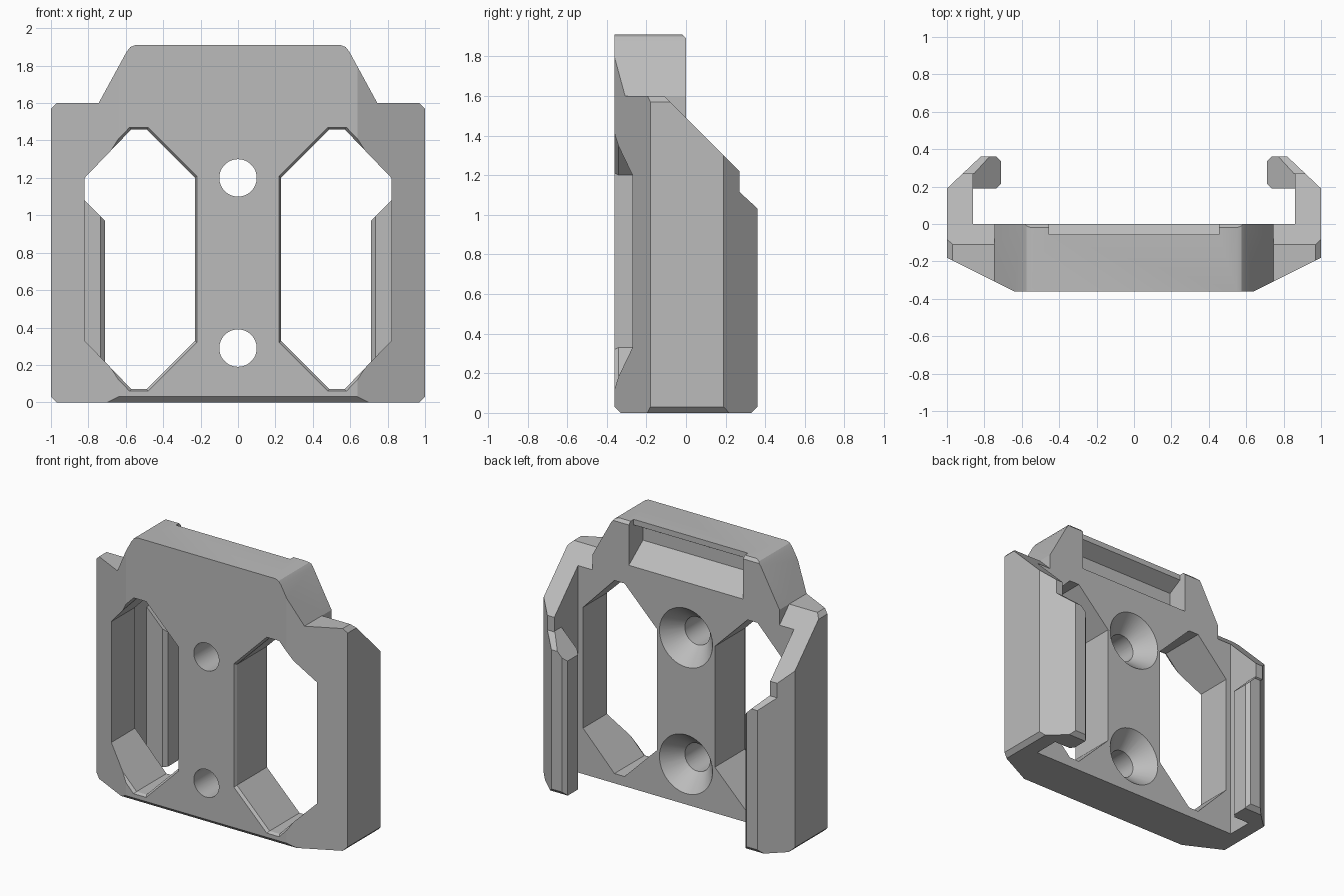
import bpy, bmesh, math
from mathutils import Matrix

if "Cube" in bpy.data.objects:
    bpy.data.objects.remove(bpy.data.objects["Cube"], do_unlink=True)

grey = bpy.data.materials.new("matte_grey")
grey.use_nodes = True
grey.diffuse_color = (0.5, 0.5, 0.5, 1)
grey.node_tree.nodes["Principled BSDF"].inputs["Base Color"].default_value = (0.5, 0.5, 0.5, 1)


def finish(name, bm):
    bmesh.ops.recalc_face_normals(bm, faces=bm.faces)
    mesh = bpy.data.meshes.new(name)
    bm.to_mesh(mesh)
    bm.free()
    mesh.materials.append(grey)
    ob = bpy.data.objects.new(name, mesh)
    bpy.context.collection.objects.link(ob)
    return ob


def loft(name, sections):
    """Closed solid through matching outlines."""
    bm = bmesh.new()
    rings = [[bm.verts.new(p) for p in s] for s in sections]
    bm.faces.new(rings[0])
    bm.faces.new(rings[-1])
    for a, b in zip(rings, rings[1:]):
        for i in range(len(a)):
            j = (i + 1) % len(a)
            bm.faces.new((a[i], a[j], b[j], b[i]))
    return finish(name, bm)


def prism(name, pts, axis, lo, hi):
    place = {"x": lambda a, b, t: (t, a, b),
             "y": lambda a, b, t: (a, t, b),
             "z": lambda a, b, t: (a, b, t)}[axis]
    return loft(name, [[place(a, b, t) for a, b in pts] for t in (lo, hi)])


def cone(name, z, y1, r1, y2, r2):
    bm = bmesh.new()
    turn = Matrix.Translation((0, (y1 + y2) / 2, z)) @ Matrix.Rotation(-math.pi / 2, 4, "X")
    bmesh.ops.create_cone(bm, cap_ends=True, segments=48, radius1=r1, radius2=r2,
                          depth=y2 - y1, matrix=turn)
    return finish(name, bm)


def mirrored(half):
    return half + [(-x, v) for x, v in reversed(half)]


def carve(target, tool, operation="DIFFERENCE"):
    tool.hide_render = True
    mod = target.modifiers.new(tool.name, "BOOLEAN")
    mod.operation, mod.solver, mod.object = operation, "EXACT", tool
    bpy.context.view_layer.objects.active = target
    bpy.ops.object.modifier_apply(modifier=mod.name)
    bpy.data.objects.remove(tool, do_unlink=True)


# Plan section: plate with chamfered front, side arms and inward hooks
plan = mirrored([(0.64, -0.36), (1, -0.18), (1, 0.19), (0.82, 0.36), (0.735, 0.36),
                 (0.71, 0.335), (0.71, 0.215), (0.735, 0.19), (0.86, 0.19), (0.86, 0)])
body = prism("bracket_body", plan, "z", -0.1, 2.1)

# Front outline with raised head and clipped corners
outline = mirrored([(0.97, 0), (1.05, 0.08), (1.05, 1.52), (0.97, 1.6), (0.745, 1.6),
                    (0.595, 1.875), (0.575, 1.9), (0.55, 1.91)])
carve(body, prism("front_outline", outline, "y", -0.6, 0.6), "INTERSECT")

# Side outline with chamfered bottom edges and rounded head
side = [(-0.33, 0), (-0.4, 0.07), (-0.4, 2), (-0.11, 2), (0.01, 1.88),
        (0.01, 1.7), (0.4, 1.7), (0.4, 0.07), (0.33, 0)]
carve(body, prism("side_outline", side, "x", -1.2, 1.2), "INTERSECT")

# Sloped shoulders of the arms and sloped tops of the hooks
shoulder = [(-0.21, 1.7), (0.27, 1.22), (0.27, 1.115), (0.45, 0.95), (0.5, 1.7)]
hook_top = [(0.65, 0.91), (0.86, 1.12), (0.86, 1.8), (0.65, 1.8)]
window = [(0.23, 0.33), (0.23, 1.2), (0.49, 1.46), (0.57, 1.46),
          (0.82, 1.2), (0.82, 0.33), (0.57, 0.07), (0.49, 0.07)]
cx, cz = 0.525, 0.765
for s, label in ((1, "left"), (-1, "right")):
    carve(body, prism(label + "_shoulder_cut", shoulder, "x", s * 0.745, s * 1.2))
    carve(body, prism(label + "_hook_cut", [(s * x, z) for x, z in hook_top], "y", 0.1, 0.6))
    # Eight-sided window, eased at its front edge
    rings = []
    for y, grow in ((-0.38, 0.04), (-0.34, 0), (0.1, 0)):
        rings.append([(s * (x + math.copysign(grow, x - cx) * 0.5), y,
                       z + math.copysign(grow, z - cz) * 0.5) for x, z in window])
    carve(body, loft(label + "_window_cut", rings))

# Clip recess in the back of the head
recess = [(0.1, 2), (-0.055, 2), (-0.055, 1.87), (-0.16, 1.81),
          (-0.16, 1.72), (0, 1.6), (0.1, 1.6)]
carve(body, prism("head_recess", recess, "x", -0.455, 0.455))

# Countersunk screw holes
for z in (0.29, 1.2):
    carve(body, cone("screw_hole", z, -0.5, 0.1, 0.1, 0.1))
    carve(body, cone("countersink", z, -0.13, 0.1, 0.01, 0.22))

bpy.ops.object.select_all(action="DESELECT")
body.select_set(True)
bpy.context.view_layer.objects.active = body
bpy.ops.object.shade_smooth_by_angle(angle=math.radians(25))
